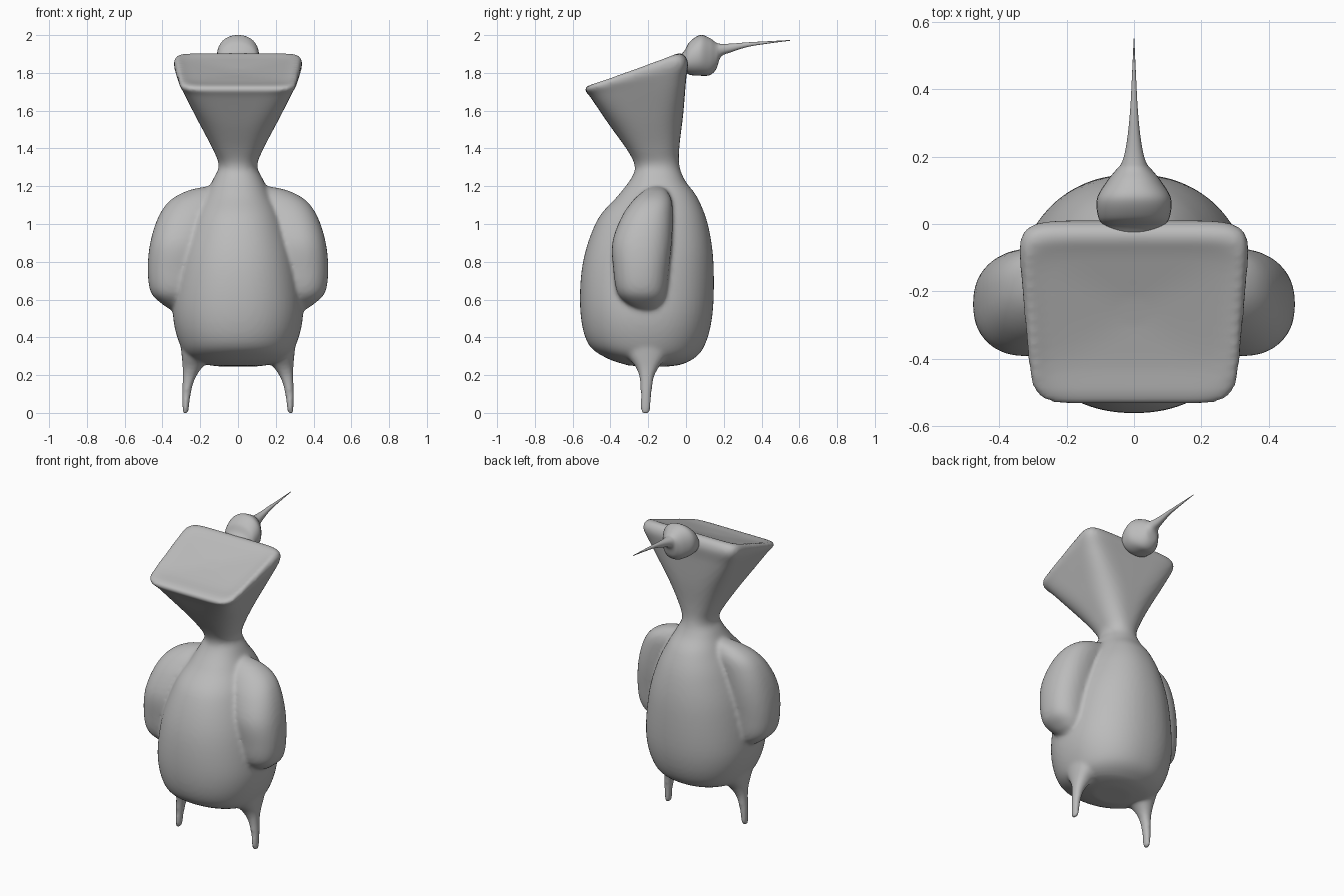
import bpy, bmesh, math
from mathutils import Vector

if "Cube" in bpy.data.objects:
    bpy.data.objects.remove(bpy.data.objects["Cube"])

grey = bpy.data.materials.new("plain grey")
grey.diffuse_color = (0.5, 0.5, 0.5, 1)
grey.use_nodes = True
grey.node_tree.nodes["Principled BSDF"].inputs["Base Color"].default_value = grey.diffuse_color


def smooth_rows(rows, steps):
    """Catmull-Rom interpolation of cross-section rows."""
    rows = [Vector(r) for r in rows]
    out = []
    for i in range(len(rows) - 1):
        a, b, c, d = (rows[max(0, min(len(rows) - 1, i + k))] for k in (-1, 0, 1, 2))
        for s in range(steps):
            t = s / steps
            out.append(0.5 * (2 * b + (c - a) * t + (2 * a - 5 * b + 4 * c - d) * t * t
                              + (3 * b - a - 3 * c + d) * t ** 3))
    return out + [rows[-1]]


def loft(name, rows, place, n_pts=64, steps=6):
    """Row: (a, ha, b, hb, half width, roundness, taper, side offset)."""
    bm = bmesh.new()
    rings = []
    for a, ha, b, hb, w, n, taper, off in smooth_rows(rows, steps):
        ring = []
        for k in range(n_pts):
            ang = 2 * math.pi * k / n_pts
            c, s = math.cos(ang), math.sin(ang)
            t = math.copysign(abs(c) ** (2 / n), c)
            u = math.copysign(abs(s) ** (2 / n), s)
            f = (t + 1) / 2
            ring.append(bm.verts.new(place(a + (b - a) * f, off + u * w * (1 + taper * t),
                                           ha + (hb - ha) * f)))
        rings.append(ring)
    for r0, r1 in zip(rings, rings[1:]):
        for k in range(n_pts):
            j = (k + 1) % n_pts
            bm.faces.new((r0[k], r0[j], r1[j], r1[k]))
    bm.faces.new(rings[0])
    bm.faces.new(rings[-1])
    bmesh.ops.recalc_face_normals(bm, faces=bm.faces)
    me = bpy.data.meshes.new(name)
    bm.to_mesh(me)
    bm.free()
    me.materials.append(grey)
    for p in me.polygons:
        p.use_smooth = True
    ob = bpy.data.objects.new(name, me)
    bpy.context.collection.objects.link(ob)
    return ob


# torso, neck and flared square crest with a slanted top: front y/z, back y/z
torso = [
    (-.30, .25, -.10, .245, .12, 2.0, 0), (-.42, .29, .00, .265, .24, 2.1, 0),
    (-.52, .37, .09, .34, .305, 2.2, 0), (-.56, .55, .14, .52, .345, 2.2, 0),
    (-.545, .80, .145, .80, .315, 2.2, 0), (-.47, 1.02, .115, 1.0, .25, 2.2, 0),
    (-.36, 1.15, .06, 1.14, .18, 2.2, 0), (-.285, 1.25, -.005, 1.23, .13, 2.2, 0),
    (-.272, 1.31, -.035, 1.31, .102, 2.2, 0), (-.31, 1.39, -.035, 1.41, .135, 2.6, 0),
    (-.41, 1.53, -.015, 1.58, .215, 3.5, .02), (-.505, 1.67, .00, 1.76, .295, 6, .05),
    (-.535, 1.71, .01, 1.86, .325, 8, .07), (-.51, 1.735, -.03, 1.905, .31, 8, .07),
    (-.42, 1.755, -.10, 1.875, .25, 6, .05), (-.30, 1.79, -.22, 1.82, .05, 2, 0)]
parts = [loft("body", [r + (0,) for r in torso], lambda a, s, h: (s, a, h))]

# wings: (z, inner x, outer x, front y, back y)
wing = [(.54, .27, .345, -.24, -.17), (.575, .23, .40, -.31, -.13), (.64, .2, .462, -.365, -.105),
        (.76, .18, .478, -.385, -.09), (.90, .16, .465, -.39, -.075), (1.03, .13, .425, -.345, -.07),
        (1.12, .10, .365, -.285, -.075), (1.175, .07, .27, -.225, -.10), (1.20, .06, .16, -.18, -.13)]
# legs: same layout, tapering to small rounded tips
leg = [(-.004, .27, .285, -.225, -.205), (.01, .262, .293, -.24, -.19), (.10, .25, .296, -.24, -.182),
       (.18, .228, .293, -.245, -.172), (.24, .19, .293, -.265, -.145), (.32, .12, .30, -.32, -.09),
       (.42, .10, .31, -.33, -.08)]
for label, rows in (("wing", wing), ("leg", leg)):
    rows = [(xi, z, xo, z, (yb - yf) / 2, 2.3, 0, (yf + yb) / 2) for z, xi, xo, yf, yb in rows]
    for m, side in ((1, "right"), (-1, "left")):
        parts.append(loft(f"{side}_{label}", rows, lambda a, s, h, m=m: (m * a, s, h), 32))

# fuse torso, wings and legs into one softly blended skin
bpy.ops.object.select_all(action='DESELECT')
for ob in parts:
    ob.select_set(True)
body = parts[0]
bpy.context.view_layer.objects.active = body
bpy.ops.object.join()
rm = body.modifiers.new("fuse", 'REMESH')
rm.mode, rm.voxel_size, rm.use_smooth_shade = 'VOXEL', 0.012, True
sm = body.modifiers.new("soften", 'SMOOTH')
sm.factor, sm.iterations = 0.5, 6
bpy.ops.object.convert(target='MESH')

# small rear head drawn out into a needle beak: (y, bottom z, top z, half width)
head = [(-.05, 1.83, 1.88, .05), (-.01, 1.81, 1.915, .085), (.02, 1.79, 1.965, .106),
        (.075, 1.785, 2.0, .11), (.125, 1.788, 1.985, .082), (.16, 1.82, 1.96, .054),
        (.185, 1.885, 1.954, .035), (.24, 1.91, 1.955, .022), (.33, 1.938, 1.962, .012),
        (.44, 1.956, 1.968, .006), (.55, 1.97, 1.974, .001)]
loft("rear_head_and_beak", [(y, zb, y, zt, w, 2.2, 0, 0) for y, zb, zt, w in head],
     # ring runs bottom to top, so height carries the interpolation
     lambda a, s, h: (s, a, h), 32)
